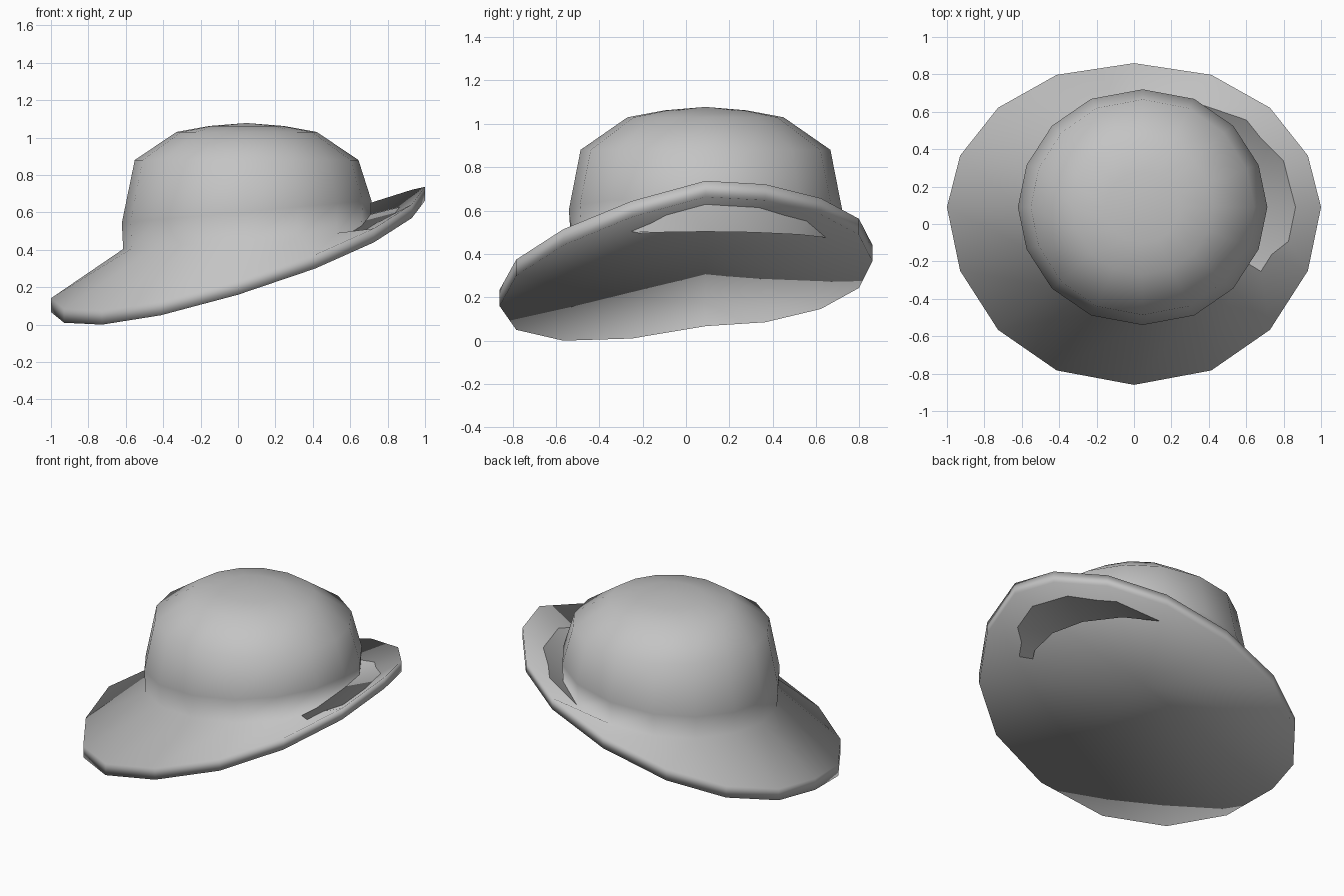
import bpy
import bmesh
from math import cos, sin, pi, copysign

SIDES = 16
CROWN_X, CROWN_Y = 0.046, 0.09

# Remove the default object
default_cube = bpy.data.objects.get("Cube")
if default_cube:
    bpy.data.objects.remove(default_cube, do_unlink=True)


def make_material(name, colour):
    material = bpy.data.materials.new(name)
    material.use_nodes = True
    material.diffuse_color = colour
    material.node_tree.nodes["Principled BSDF"].inputs["Base Color"].default_value = colour
    return material


def signed_power(value, exponent):
    return copysign(abs(value) ** exponent, value)


def outline():
    """Slightly squeezed unit circle shared by the crown and brim."""
    for i in range(SIDES):
        angle = 2 * pi * i / SIDES
        yield signed_power(cos(angle), 0.92), signed_power(sin(angle), 1.07)


def crown_ring(bm, radius_x, radius_y, height, tilt):
    """Elliptical ring whose height leans along x."""
    ring = []
    for u, v in outline():
        x = CROWN_X + radius_x * u
        ring.append(bm.verts.new((x, CROWN_Y + radius_y * v, height + tilt * x)))
    return ring


def brim_ring(bm, heights, lift):
    """Outer brim outline, longer towards the front."""
    ring = []
    for (u, v), height in zip(outline(), heights):
        length = 0.77 if v >= 0 else 0.95
        ring.append(bm.verts.new((u, CROWN_Y + length * v, height + lift)))
    return ring


def bridge(bm, lower, upper):
    for i in range(SIDES):
        j = (i + 1) % SIDES
        bm.faces.new((lower[i], lower[j], upper[j], upper[i]))


def cap(bm, ring, centre):
    middle = bm.verts.new(centre)
    for i in range(SIDES):
        bm.faces.new((ring[i], ring[(i + 1) % SIDES], middle))


bm = bmesh.new()

# Drooping brim edge: bottom heights counter-clockwise from the raised side
edge_heights = [0.663, 0.647, 0.583, 0.488, 0.367, 0.243, 0.146, 0.085,
                0.067, 0.01, 0.0, 0.05, 0.16, 0.30, 0.44, 0.57]
rings = [brim_ring(bm, edge_heights, 0), brim_ring(bm, edge_heights, 0.074)]

# Crown from its base to the top: radius x, radius y, height, tilt
crown_profile = [
    (0.66, 0.62, 0.45, 0.075),
    (0.667, 0.63, 0.60, 0.09),
    (0.598, 0.576, 0.88, 0),
    (0.375, 0.36, 1.03, 0),
    (0.2, 0.19, 1.062, 0),
]
rings += [crown_ring(bm, *row) for row in crown_profile]

for lower, upper in zip(rings, rings[1:]):
    bridge(bm, lower, upper)

# Crown top and closed underside
cap(bm, rings[-1], (CROWN_X, CROWN_Y, 1.078))
cap(bm, list(reversed(rings[0])), (0, CROWN_Y, 0.41))

for face in bm.faces:
    face.smooth = True

mesh = bpy.data.meshes.new("hat")
bm.to_mesh(mesh)
bm.free()
mesh.materials.append(make_material("felt_grey", (0.55, 0.55, 0.55, 1)))
hat = bpy.data.objects.new("hat", mesh)
bpy.context.collection.objects.link(hat)
